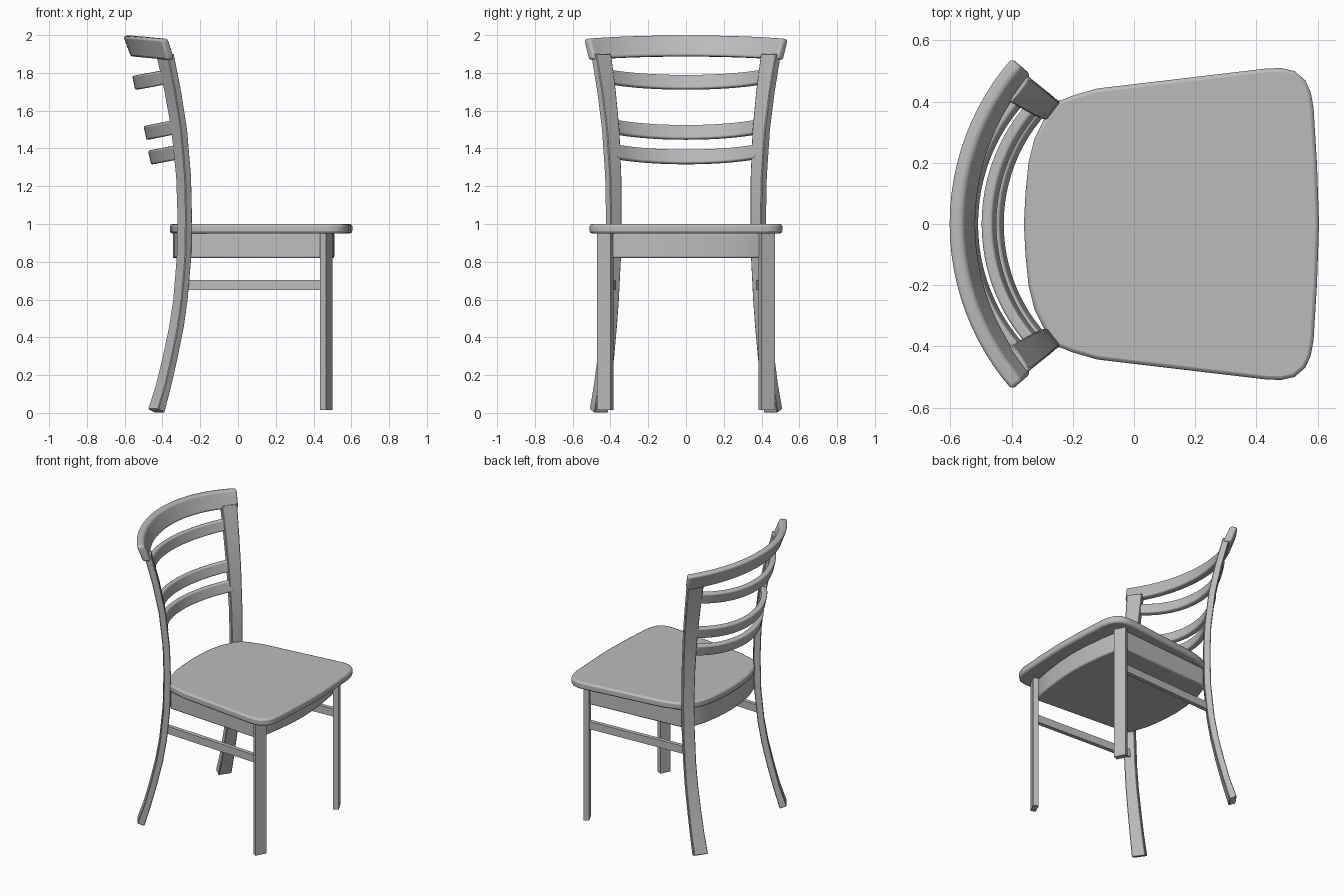
import bpy
import bmesh
from math import sin, cos, radians

cube = bpy.data.objects.get("Cube")
if cube:
    bpy.data.objects.remove(cube)

grey = bpy.data.materials.new("plain_grey")
grey.use_nodes = True
tone = (0.5, 0.5, 0.5, 1)
grey.diffuse_color = tone
grey.node_tree.nodes["Principled BSDF"].inputs["Base Color"].default_value = tone

AXIS_X = 0.22  # posts, rail and slats curve around this vertical axis


def polar(r, angle, z):
    return (AXIS_X - r * cos(angle), r * sin(angle), z)


def loft(name, rings, bevel=0.0, segments=2):
    """Skin a list of equal closed rings and cap both ends."""
    bm = bmesh.new()
    loops = [[bm.verts.new(p) for p in ring] for ring in rings]
    n = len(loops[0])
    for a, b in zip(loops, loops[1:]):
        for i in range(n):
            j = (i + 1) % n
            bm.faces.new((a[i], a[j], b[j], b[i]))
    bm.faces.new(loops[0])
    bm.faces.new(loops[-1])
    bmesh.ops.recalc_face_normals(bm, faces=bm.faces)
    mesh = bpy.data.meshes.new(name)
    bm.to_mesh(mesh)
    bm.free()
    mesh.materials.append(grey)
    obj = bpy.data.objects.new(name, mesh)
    bpy.context.collection.objects.link(obj)
    if bevel:
        mod = obj.modifiers.new("rounded_edges", 'BEVEL')
        mod.width = bevel
        mod.segments = segments
        mod.limit_method = 'ANGLE'
        mod.angle_limit = radians(40)
    bpy.ops.object.select_all(action='DESELECT')
    obj.select_set(True)
    bpy.context.view_layer.objects.active = obj
    bpy.ops.object.shade_smooth_by_angle(angle=radians(35))
    return obj


def slab(name, half, z0, z1, bevel):
    """Extrude a half outline mirrored across y."""
    outline = half + [(x, -y) for x, y in reversed(half) if y > 0]
    return loft(name, [[(x, y, z) for x, y in outline] for z in (z0, z1)], bevel)


def bow(name, section, reach, r_mid, r_end, z_mid, z_end, bevel):
    """Sweep a section sideways along a curved path, easing from middle to ends."""
    rings = []
    steps = 12
    for i in range(-steps, steps + 1):
        t = i / steps
        r = r_mid + (r_end - r_mid) * t * t
        z = z_mid + (z_end - z_mid) * t * t
        rings.append([polar(r + dr, radians(reach) * t, z + dz) for dr, dz in section])
    return loft(name, rings, bevel, 3)


# Seat: softened board, wider toward the front
slab("seat", [(-0.36, 0), (-0.355, 0.1), (-0.345, 0.2), (-0.325, 0.28), (-0.29, 0.35),
              (-0.25, 0.4), (-0.2, 0.42), (-0.12, 0.443), (0.43, 0.508), (0.48, 0.51),
              (0.525, 0.5), (0.56, 0.47), (0.578, 0.43), (0.587, 0.38), (0.598, 0.2),
              (0.605, 0)], 0.95, 1.0, 0.012)

# Apron: solid block under the seat, bowed front and back
slab("apron", [(-0.345, 0), (-0.338, 0.12), (-0.32, 0.24), (-0.28, 0.36), (-0.25, 0.385),
               (0.44, 0.435), (0.465, 0.4), (0.49, 0.25), (0.505, 0.12), (0.51, 0)],
     0.82, 0.952, 0.008)

# Back post: height, inner radius, start and end angle
post = [(0, 0.777, 32, 38.5), (0.15, 0.733, 32.5, 39), (0.3, 0.694, 33, 39.5),
        (0.45, 0.66, 33.5, 40), (0.6, 0.635, 33.8, 40.3), (0.82, 0.614, 33.9, 40.7),
        (1.05, 0.609, 33.9, 40.7), (1.25, 0.615, 33.6, 40.7), (1.5, 0.642, 33.1, 40.6),
        (1.7, 0.682, 32.8, 40.5), (1.9, 0.733, 32.6, 40.4)]

for side, label in ((1, "left"), (-1, "right")):
    # Back legs continue upward as the backrest posts
    rings = []
    for z, r, a0, a1 in post:
        back_z = z + (0.02 if z == 0 else 0)
        a0, a1 = radians(a0) * side, radians(a1) * side
        rings.append([polar(r, a0, z), polar(r, a1, z),
                      polar(r + 0.045, a1, back_z), polar(r + 0.045, a0, back_z)])
    loft(label + "_back_post", rings, 0.004, 1)

    # Front legs, turned slightly outward
    foot = [(0.465, 0.47), (0.5, 0.4), (0.467, 0.385), (0.435, 0.452)]
    loft(label + "_front_leg", [[(x, y * side, z) for x, y in foot] for z in (0.015, 0.952)])

    # Side stretchers
    loft(label + "_stretcher",
         [[(x, (y + dy) * side, z) for dy, z in
           ((-0.014, 0.65), (0.014, 0.65), (0.014, 0.703), (-0.014, 0.703))]
          for x, y in ((-0.285, 0.388), (0.455, 0.428))])

# Top rail, leaning back
bow("top_rail", [(-0.045, -0.11), (0.007, -0.115), (0.047, -0.005), (0, 0)],
    41.2, 0.78, 0.78, 2.0, 1.982, 0.014)

# Three curved back slats
lean = [(-0.026, -0.032), (0.01, -0.04), (0.026, 0.034), (-0.01, 0.042)]
for name, r_mid, r_end, z_mid, z_end in (
        ("upper_slat", 0.754, 0.722, 1.749, 1.78),
        ("middle_slat", 0.694, 0.668, 1.484, 1.515),
        ("lower_slat", 0.67, 0.646, 1.354, 1.382)):
    bow(name, lean, 35.5, r_mid, r_end, z_mid, z_end, 0.009)
